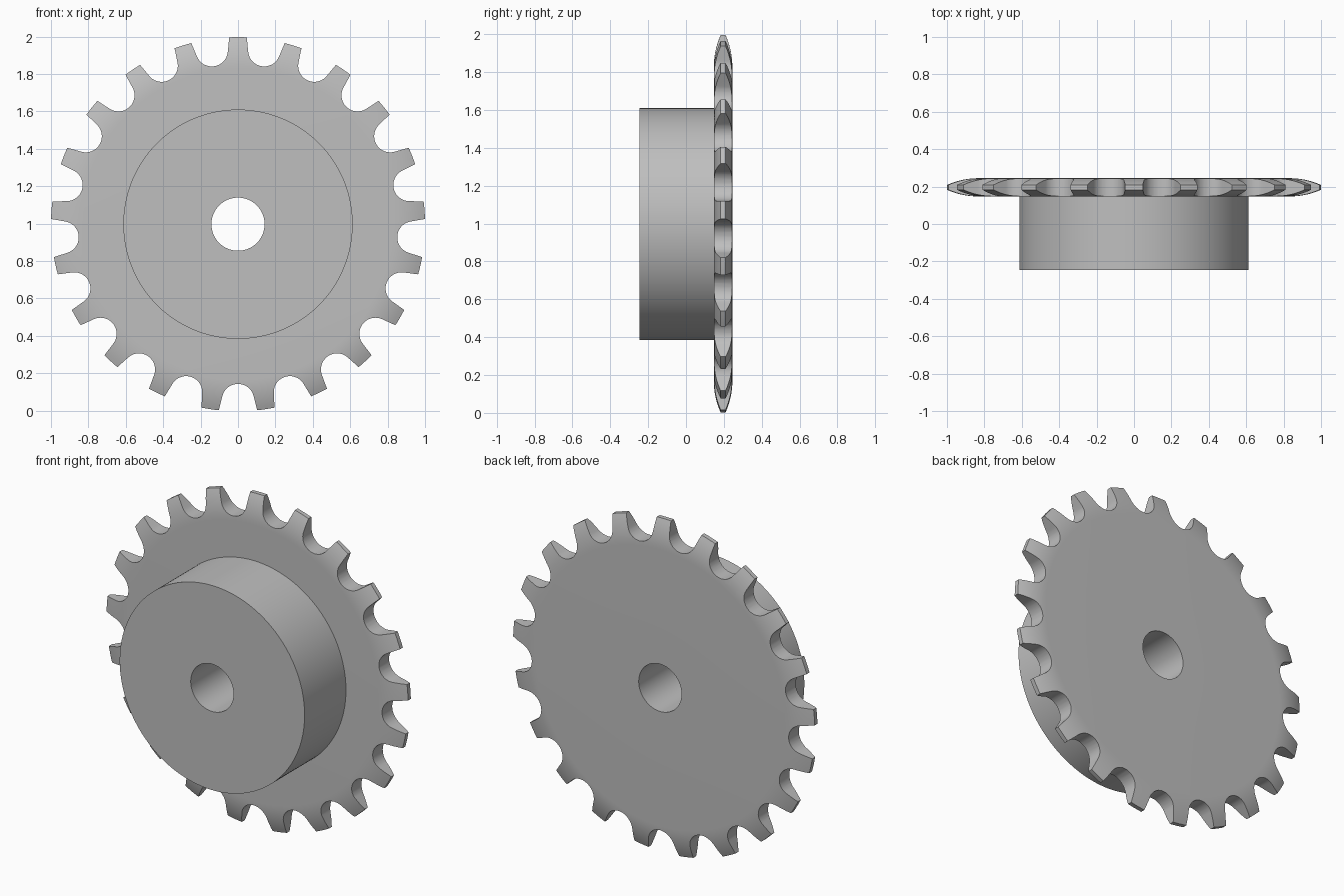
import bpy, bmesh
from math import sin, cos, pi, radians, sqrt
from mathutils import Matrix, Vector

if "Cube" in bpy.data.objects:
    bpy.data.objects.remove(bpy.data.objects["Cube"], do_unlink=True)

TEETH = 21
STEPS = TEETH * 12
CENTRE_Z = 0.997
BORE, HUB_R, TIP_R = 0.142, 0.613, 1.0
FRONT, STEP_Y, BACK = -0.245, 0.147, 0.245

# Plain grey steel
steel = bpy.data.materials.new("grey_steel")
steel.use_nodes = True
grey = (0.52, 0.52, 0.52, 1)
steel.diffuse_color = grey
steel.node_tree.nodes["Principled BSDF"].inputs["Base Color"].default_value = grey


def make_object(name, bm):
    bmesh.ops.recalc_face_normals(bm, faces=bm.faces)
    mesh = bpy.data.meshes.new(name)
    bm.to_mesh(mesh)
    bm.free()
    mesh.materials.append(steel)
    obj = bpy.data.objects.new(name, mesh)
    obj.location.z = CENTRE_Z
    bpy.context.collection.objects.link(obj)
    return obj


def lathe(name, profile, closed):
    """Turn a (radius, y) profile around the y axis."""
    bm = bmesh.new()
    verts = [bm.verts.new((r, y, 0)) for r, y in profile]
    pairs = list(zip(verts, verts[1:]))
    if closed:
        pairs.append((verts[-1], verts[0]))
    edges = [bm.edges.new(p) for p in pairs]
    bmesh.ops.spin(bm, geom=verts + edges, cent=(0, 0, 0), axis=(0, 1, 0),
                   angle=2 * pi, steps=STEPS)
    bmesh.ops.remove_doubles(bm, verts=bm.verts, dist=1e-5)
    return make_object(name, bm)


def smooth(obj):
    bpy.ops.object.select_all(action="DESELECT")
    obj.select_set(True)
    bpy.context.view_layer.objects.active = obj
    bpy.ops.object.shade_smooth_by_angle(angle=radians(30))


# Hub, open where it meets the plate
hub = lathe("hub", [(BORE, STEP_Y), (BORE, FRONT), (HUB_R, FRONT), (HUB_R, STEP_Y)], False)

# Plate with an arc easing each side towards the thin rim
mid = (STEP_Y + BACK) / 2
half = BACK - mid
ease_start, ease_arc = 0.83, 0.42
ease = []
for i in range(9):
    d = (TIP_R - ease_start) * i / 8
    ease.append((ease_start + d, half - ease_arc + sqrt(ease_arc ** 2 - d * d)))
profile = [(BORE, STEP_Y)] + [(r, mid - h) for r, h in ease]
profile += [(r, mid + h) for r, h in reversed(ease)] + [(BORE, BACK)]
plate = lathe("toothed_plate", profile, True)

# Pocket outline: round seat with straight flanks out past the rim
seat_r, seat_centre = 0.086, 0.94
outline = []
for i in range(21):
    a = radians(194 + 152 * i / 20)
    outline.append((seat_r * cos(a), seat_centre + seat_r * sin(a)))
outline += [(0.110, 1.025), (-0.110, 1.025)]

# One cutter holding all the roller pockets
bm = bmesh.new()
for k in range(TEETH):
    turn = Matrix.Rotation((k + 0.5) * 2 * pi / TEETH, 3, "Y")
    face = bm.faces.new([bm.verts.new(turn @ Vector((u, 0.1, v))) for u, v in outline])
    out = bmesh.ops.extrude_face_region(bm, geom=[face], use_keep_orig=True)
    moved = [g for g in out["geom"] if isinstance(g, bmesh.types.BMVert)]
    bmesh.ops.translate(bm, verts=moved, vec=(0, 0.2, 0))
cutter = make_object("pocket_cutter", bm)
cutter.hide_render = True

cut = plate.modifiers.new("pockets", "BOOLEAN")
cut.operation = "DIFFERENCE"
cut.solver = "EXACT"
cut.object = cutter
bpy.context.view_layer.objects.active = plate
bpy.ops.object.modifier_apply(modifier=cut.name)
bpy.data.objects.remove(cutter, do_unlink=True)

for part in (hub, plate):
    smooth(part)
